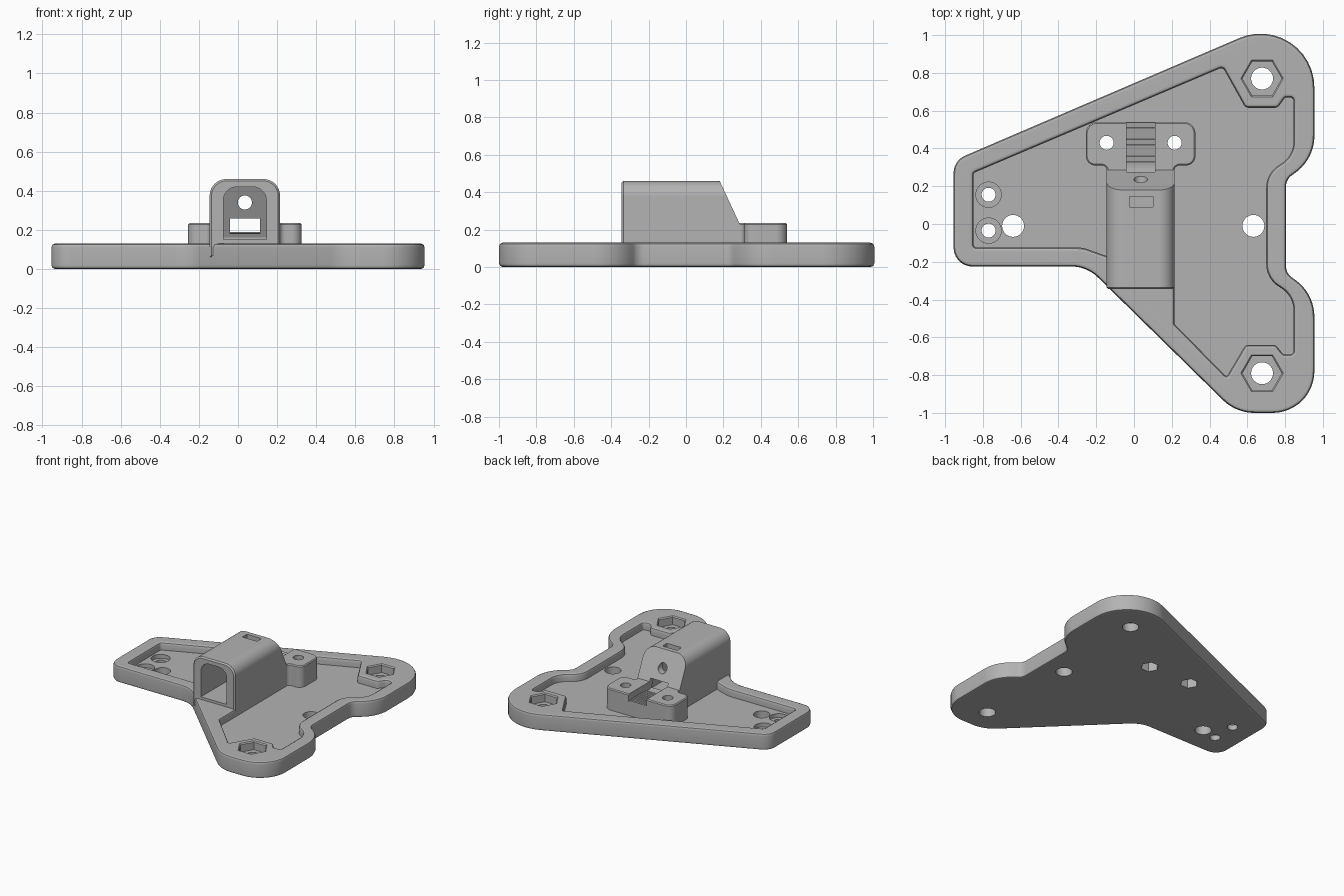
import bpy, bmesh, math
from mathutils import Vector

cube = bpy.data.objects.get("Cube")
if cube:
    bpy.data.objects.remove(cube, do_unlink=True)

grey = bpy.data.materials.new("plain_grey")
grey.use_nodes = True
GREY = (0.45, 0.45, 0.45, 1)
grey.diffuse_color = GREY
grey.node_tree.nodes["Principled BSDF"].inputs["Base Color"].default_value = GREY


def rounded(corners, steps=8):
    """Counter-clockwise outline from (a, b, radius) corners."""
    pts = []
    for i, (a, b, r) in enumerate(corners):
        p = Vector((a, b))
        if r == 0:
            pts.append(p)
            continue
        u = (Vector(corners[i - 1][:2]) - p).normalized()
        w = (Vector(corners[(i + 1) % len(corners)][:2]) - p).normalized()
        half = u.angle(w) / 2
        centre = p + (u + w).normalized() * r / math.sin(half)
        start = p + u * r / math.tan(half) - centre
        end = p + w * r / math.tan(half) - centre
        turn = math.atan2(start.x * end.y - start.y * end.x, start.dot(end))
        for k in range(steps + 1):
            t = turn * k / steps
            c, s = math.cos(t), math.sin(t)
            pts.append(centre + Vector((start.x * c - start.y * s, start.x * s + start.y * c)))
    return pts


def ring(a, b, r, sides=32):
    return [Vector((a + r * math.cos(k * math.tau / sides), b + r * math.sin(k * math.tau / sides)))
            for k in range(sides)]


def grow(pts, d):
    """Offset an outline outward with mitred corners."""
    out = []
    for i, p in enumerate(pts):
        e1 = (p - pts[i - 1]).normalized()
        e2 = (pts[(i + 1) % len(pts)] - p).normalized()
        n1, n2 = Vector((e1.y, -e1.x)), Vector((e2.y, -e2.x))
        out.append(p + (n1 + n2) * d / (1 + n1.dot(n2)))
    return out


def loft(name, outline, levels, axis="Z"):
    """Stack copies of an outline at (growth, height) levels along an axis."""
    place = {"X": lambda p, h: (h, p.x, p.y),
             "Y": lambda p, h: (p.x, h, p.y),
             "Z": lambda p, h: (p.x, p.y, h)}[axis]
    bm = bmesh.new()
    loops = [[bm.verts.new(place(p, h)) for p in grow(outline, g)] for g, h in levels]
    n = len(outline)
    for low, high in zip(loops, loops[1:]):
        for i in range(n):
            j = (i + 1) % n
            bm.faces.new((low[i], low[j], high[j], high[i]))
    bm.faces.new(loops[0][::-1])
    bm.faces.new(loops[-1])
    bmesh.ops.recalc_face_normals(bm, faces=bm.faces)
    mesh = bpy.data.meshes.new(name)
    bm.to_mesh(mesh)
    bm.free()
    mesh.materials.append(grey)
    obj = bpy.data.objects.new(name, mesh)
    bpy.context.collection.objects.link(obj)
    return obj


def cut(targets, cutter):
    """Subtract a cutter from each target, then discard it."""
    cutter.hide_render = True
    for target in targets:
        bpy.context.view_layer.objects.active = target
        mod = target.modifiers.new("cut", "BOOLEAN")
        mod.operation, mod.solver, mod.object = "DIFFERENCE", "EXACT", cutter
        bpy.ops.object.modifier_apply(modifier=mod.name)
    bpy.data.objects.remove(cutter, do_unlink=True)


def slope_back(obj, inset):
    """Lean the rear end of a housing shape."""
    for v in obj.data.vertices:
        if v.co.y > 0:
            v.co.y = 0.18 + (0.46 - v.co.z) * 0.467 - inset


# Base plate with softly rounded top and bottom edges
plate_outline = rounded([
    (-0.955, -0.225, 0.1), (-0.25, -0.225, 0.2), (0.54, -1.0, 0.24), (0.955, -1.0, 0.22),
    (0.955, -0.37, 0.24), (0.805, -0.26, 0.07), (0.805, 0.235, 0.07), (0.955, 0.345, 0.24),
    (0.955, 1.155, 0.285), (-0.955, 0.336, 0.1)], 12)
plate = loft("base_plate", plate_outline, [
    (-0.02, 0), (-0.006, 0.006), (0, 0.02), (0, 0.11), (-0.006, 0.124), (-0.02, 0.13)])

# Recessed pocket, flared at the rim
pocket = rounded([
    (-0.85, -0.125, 0.02), (-0.27, -0.125, 0.15), (-0.13, -0.175, 0), (0.215, -0.175, 0),
    (0.215, -0.53, 0.01), (0.49, -0.81, 0.01), (0.59, -0.64, 0.03), (0.75, -0.64, 0.03),
    (0.79, -0.69, 0.02), (0.845, -0.69, 0.02), (0.845, -0.38, 0.14), (0.7, -0.29, 0.14),
    (0.7, 0.27, 0.14), (0.845, 0.36, 0.14), (0.845, 0.67, 0.02), (0.8, 0.67, 0.02),
    (0.76, 0.615, 0.03), (0.59, 0.615, 0.03), (0.47, 0.83, 0.02), (-0.85, 0.27, 0.02)])
cut([plate], loft("pocket_cutter", pocket, [
    (0, 0.07), (0, 0.108), (0.006, 0.122), (0.022, 0.131), (0.022, 0.2)]))

# Housing: rounded tunnel with a sloping rear
housing = loft("housing", rounded([
    (-0.145, 0.06, 0), (0.215, 0.06, 0), (0.215, 0.46, 0.085), (-0.145, 0.46, 0.085)]),
    [(-0.01, -0.345), (0, -0.335), (0, 0.3)], "Y")
slope_back(housing, 0)
tunnel = loft("tunnel_cutter", rounded([
    (-0.075, 0.15, 0), (0.145, 0.15, 0), (0.145, 0.42, 0.07), (-0.075, 0.42, 0.07)]),
    [(0, -0.4), (0, 0.3)], "Y")
slope_back(tunnel, 0.05)
cut([housing], tunnel)

# Top window and round hole in the sloping rear
cut([housing], loft("window_cutter", rounded([
    (-0.025, 0.09, 0), (0.1, 0.09, 0), (0.1, 0.145, 0), (-0.025, 0.145, 0)]),
    [(0, 0.36), (0, 0.5)]))
cut([housing], loft("rear_hole_cutter", ring(0.035, 0.34, 0.036), [(0, 0.1), (0, 0.5)], "Y"))

# Mounting block behind the housing
block = loft("mounting_block", rounded([
    (-0.255, 0.31, 0.05), (-0.142, 0.31, 0.03), (-0.142, 0.27, 0), (0.212, 0.27, 0),
    (0.212, 0.31, 0.03), (0.325, 0.31, 0.05), (0.325, 0.54, 0.06), (-0.255, 0.54, 0.06)]),
    [(0, 0.06), (0, 0.228), (-0.007, 0.235)])

# Ridged strap groove running out of the housing
groove = [Vector((0.2, 0.19))]
for k in range(9):
    y = 0.3 + 0.03 * k
    z = 0.19 - 0.6 * (y - 0.42) ** 2
    groove += [Vector((y, z - 0.006)), Vector((y + 0.028, z))]
groove += [Vector((0.6, 0.19)), Vector((0.6, 0.258)), Vector((0.2, 0.258))]
cut([housing, block], loft("groove_cutter", groove, [(0, -0.04), (0, 0.112)], "X"))

# Corner bolt holes with hexagonal seats
for y in (0.77, -0.79):
    cut([plate], loft("seat_cutter", ring(0.678, y, 0.104, 6), [(0, 0.065), (0, 0.122), (0.012, 0.135)]))
    cut([plate], loft("bolt_cutter", ring(0.678, y, 0.058), [(0, -0.1), (0, 0.3)]))

# Locating holes
for x in (-0.64, 0.632):
    cut([plate], loft("locating_cutter", ring(x, -0.01, 0.058), [(0, -0.1), (0, 0.3)]))

# Counterbored screw holes
for y in (0.155, -0.035):
    cut([plate], loft("counterbore_cutter", ring(-0.77, y, 0.067), [(0, 0.04), (0, 0.1)]))
    cut([plate], loft("screw_cutter", ring(-0.77, y, 0.037), [(0, -0.1), (0, 0.3)]))

# Block bolt holes with hexagonal nut traps underneath
for x in (-0.145, 0.215):
    cut([plate, block], loft("trap_cutter", ring(x, 0.43, 0.064, 6), [(0, -0.1), (0, 0.1)]))
    cut([plate, block], loft("block_hole_cutter", ring(x, 0.43, 0.037), [(0, -0.1), (0, 0.3)]))

# Smooth the rounded faces and keep the flats flat
for obj in (plate, housing, block):
    bpy.ops.object.select_all(action="DESELECT")
    obj.select_set(True)
    bpy.context.view_layer.objects.active = obj
    bpy.ops.object.shade_smooth_by_angle(angle=math.radians(35))
    weighted = obj.modifiers.new("flat_normals", "WEIGHTED_NORMAL")
    weighted.keep_sharp = True
